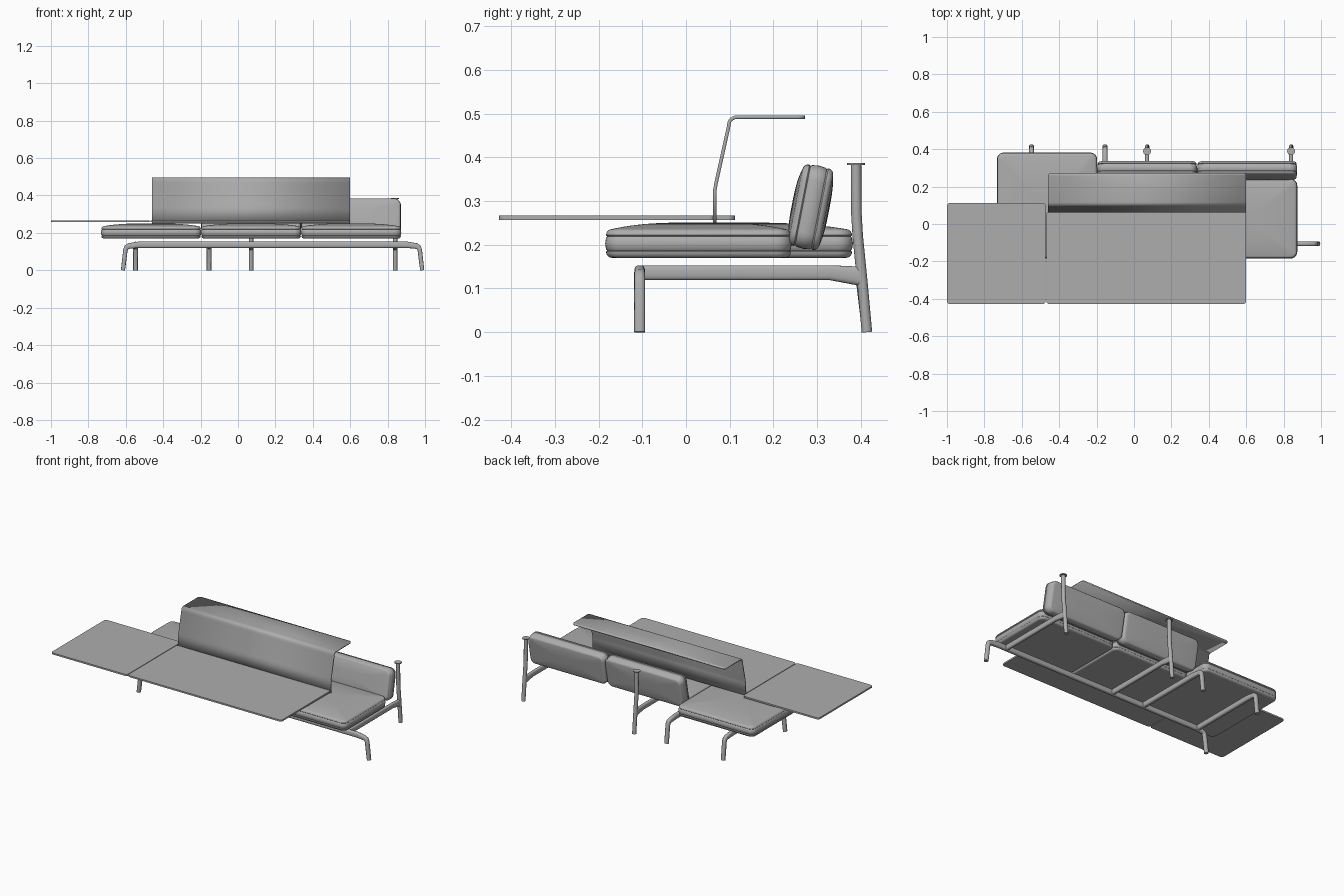
import bpy, bmesh, math
from mathutils import Matrix, Vector

cube = bpy.data.objects.get("Cube")
if cube:
    bpy.data.objects.remove(cube)

grey = bpy.data.materials.new("plain grey")
grey.use_nodes = True
COLOUR = (0.42, 0.42, 0.42, 1)
grey.diffuse_color = COLOUR
grey.node_tree.nodes["Principled BSDF"].inputs["Base Color"].default_value = COLOUR


def finish(name, bm, matrix=Matrix(), angle=40):
    bmesh.ops.recalc_face_normals(bm, faces=bm.faces)
    mesh = bpy.data.meshes.new(name)
    bm.to_mesh(mesh)
    bm.free()
    mesh.materials.append(grey)
    obj = bpy.data.objects.new(name, mesh)
    obj.matrix_world = matrix
    bpy.context.collection.objects.link(obj)
    bpy.ops.object.select_all(action='DESELECT')
    obj.select_set(True)
    bpy.context.view_layer.objects.active = obj
    bpy.ops.object.shade_smooth_by_angle(angle=math.radians(angle))
    return obj


def loft(bm, rings):
    """Skin a stack of closed rings and cap both ends."""
    loops = [[bm.verts.new(p) for p in ring] for ring in rings]
    n = len(loops[0])
    for a, b in zip(loops, loops[1:]):
        for i in range(n):
            j = (i + 1) % n
            bm.faces.new((a[i], a[j], b[j], b[i]))
    bm.faces.new(loops[0][::-1])
    bm.faces.new(loops[-1])


def rounded_rect(w, d, r, z, steps=6):
    pts = []
    for k, (sx, sy) in enumerate(((1, 1), (-1, 1), (-1, -1), (1, -1))):
        for i in range(steps + 1):
            a = math.pi / 2 * (k + i / steps)
            pts.append(Vector((sx * (w / 2 - r) + r * math.cos(a),
                               sy * (d / 2 - r) + r * math.sin(a), z)))
    return pts


def cushion(name, w, d, h, crown, belly, matrix):
    """Soft block with piped edges, domed above and optionally below."""
    e, r = 0.014, 0.035
    side = []
    for i in range(5):
        a = math.pi / 2 * i / 4
        side.append((e * (1 - math.sin(a)), h / 2 - e * (1 - math.cos(a))))
    # side = outer edge profile from the top rim down to the wall
    side = [(e * (1 - math.sin(a)), h / 2 - e + e * math.cos(a))
            for a in (math.pi / 2 * i / 4 for i in range(5))]
    pipe = [(0.003, h / 2 - e - 0.003), (0, h / 2 - e - 0.006)]
    upper = side + pipe
    wall = upper + [(-0.002, 0)] + [(o, -z) for o, z in reversed(upper)]

    def dome(z, height):
        rings = []
        for i in range(1, 13):
            s = i / 12.5
            ring = rounded_rect(w - 2 * e, d - 2 * e, r - e, z)
            rings.append([Vector((p.x * s, p.y * s, z + height * (1 - s ** 3)))
                          for p in ring])
        return rings

    rings = dome(h / 2, crown)
    rings += [rounded_rect(w - 2 * o, d - 2 * o, r - o, z) for o, z in wall]
    rings += dome(-h / 2, -belly)[::-1]
    bm = bmesh.new()
    loft(bm, rings)
    return finish(name, bm, matrix, 50)


def plate(name, x0, x1, y0, y1, z0, z1):
    bm = bmesh.new()
    loft(bm, [rounded_rect(x1 - x0, y1 - y0, 0.016, z) for z in (z0, z1)])
    return finish(name, bm, Matrix.Translation(((x0 + x1) / 2, (y0 + y1) / 2, 0)))


def bar(name, path, axis, offset, half_width=0.0125, power=0.7, sides=20):
    """Sweep a soft-cornered section along (u, z, half thickness) points."""
    rings = []
    pts = [Vector((u, z)) for u, z, t in path]
    for i, (u, z, t) in enumerate(path):
        before = (pts[i] - pts[i - 1]).normalized() if i else None
        after = (pts[i + 1] - pts[i]).normalized() if i < len(pts) - 1 else None
        tangent = ((before or after) + (after or before)).normalized()
        normal = Vector((-tangent.y, tangent.x))
        ring = []
        for k in range(sides):
            a = 2 * math.pi * k / sides
            c, s = math.cos(a), math.sin(a)
            across = half_width * math.copysign(abs(c) ** power, c)
            up = t * math.copysign(abs(s) ** power, s)
            q = pts[i] + normal * up
            ring.append(Vector((q.x, offset + across, q.y)) if axis == 'x'
                        else Vector((offset + across, q.x, q.y)))
        rings.append(ring)
    bm = bmesh.new()
    loft(bm, rings)
    return finish(name, bm)


# Seat cushions: the open end is deeper than the two with backrests
BOTTOM, TOP, FRONT = 0.17, 0.236, -0.183
for name, x, back in (("seat_right", -0.465, 0.38),
                      ("seat_middle", 0.07, 0.24),
                      ("seat_left", 0.605, 0.24)):
    cushion(name, 0.532, back - FRONT, TOP - BOTTOM, 0.015, 0,
            Matrix.Translation((x, (back + FRONT) / 2, (TOP + BOTTOM) / 2)))

# Leaning back cushions
for name, x in (("backrest_middle", 0.07), ("backrest_left", 0.605)):
    cushion(name, 0.53, 0.19, 0.072, 0.008, 0.006,
            Matrix.Translation((x, 0.286, 0.286))
            @ Matrix.Rotation(math.radians(79), 4, 'X'))

# Front rail, bent down into a leg at both ends
RAIL = 0.136
bend = [(0.80, 0, 0.011), (0.787, 0.108, 0.012), (0.781, 0.123, 0.014),
        (0.768, 0.130, 0.015), (0.72, RAIL, 0.017)]
MID = 0.185
rail = [(MID - u, z, t) for u, z, t in bend] + [(MID + u, z, t) for u, z, t in bend[::-1]]
bar("front_rail_with_legs", rail, 'x', -0.106)

# Cross rails bent down into short back legs
for name, x in (("cross_rail_end", -0.548), ("cross_rail_inner", -0.155)):
    bar(name, [(-0.106, RAIL, 0.017), (0.33, RAIL, 0.017), (0.385, 0.13, 0.015),
               (0.397, 0.123, 0.014), (0.402, 0.108, 0.012), (0.414, 0, 0.011)], 'y', x)

# Cross rails meeting tall back posts with round caps
for side, x in (("middle", 0.07), ("left", 0.84)):
    bar("cross_rail_" + side, [(-0.106, RAIL, 0.017), (0.33, RAIL, 0.017),
                               (0.4, 0.128, 0.022)], 'y', x, 0.011)
    bar("back_post_" + side, [(0.414, 0, 0.012), (0.404, 0.11, 0.012),
                              (0.393, 0.22, 0.012), (0.39, 0.27, 0.012),
                              (0.389, 0.385, 0.012)], 'y', x, 0.012, 1)
    bm = bmesh.new()
    bmesh.ops.create_cone(bm, cap_ends=True, segments=32, radius1=0.021,
                          radius2=0.021, depth=0.005)
    finish("post_cap_" + side, bm, Matrix.Translation((x, 0.389, 0.3845)))

# Flat table tops
plate("table_side", -1, -0.472, -0.428, 0.112, 0.257, 0.267)
plate("table_front", -0.468, 0.6, -0.428, 0.068, 0.257, 0.267)

# Bent screen rising from the table into a shelf
bend_pts = [(0.066, 0.25), (0.066, 0.325), (0.069, 0.342), (0.097, 0.468)]
for i in range(1, 7):
    a = math.radians(168 - 13 * i)
    bend_pts.append((0.117 + 0.02 * math.cos(a), 0.472 + 0.02 * math.sin(a)))
bend_pts.append((0.272, 0.492))
bm = bmesh.new()
rows = [[bm.verts.new((x, y, z)) for x in (-0.46, 0.6)] for y, z in bend_pts]
for a, b in zip(rows, rows[1:]):
    bm.faces.new((a[0], a[1], b[1], b[0]))
bmesh.ops.bevel(bm, geom=rows[-1], offset=0.016, segments=5, profile=0.5,
                affect='VERTICES')
screen = finish("screen_shelf", bm)
thick = screen.modifiers.new("thickness", 'SOLIDIFY')
thick.thickness = 0.008
thick.offset = 0
